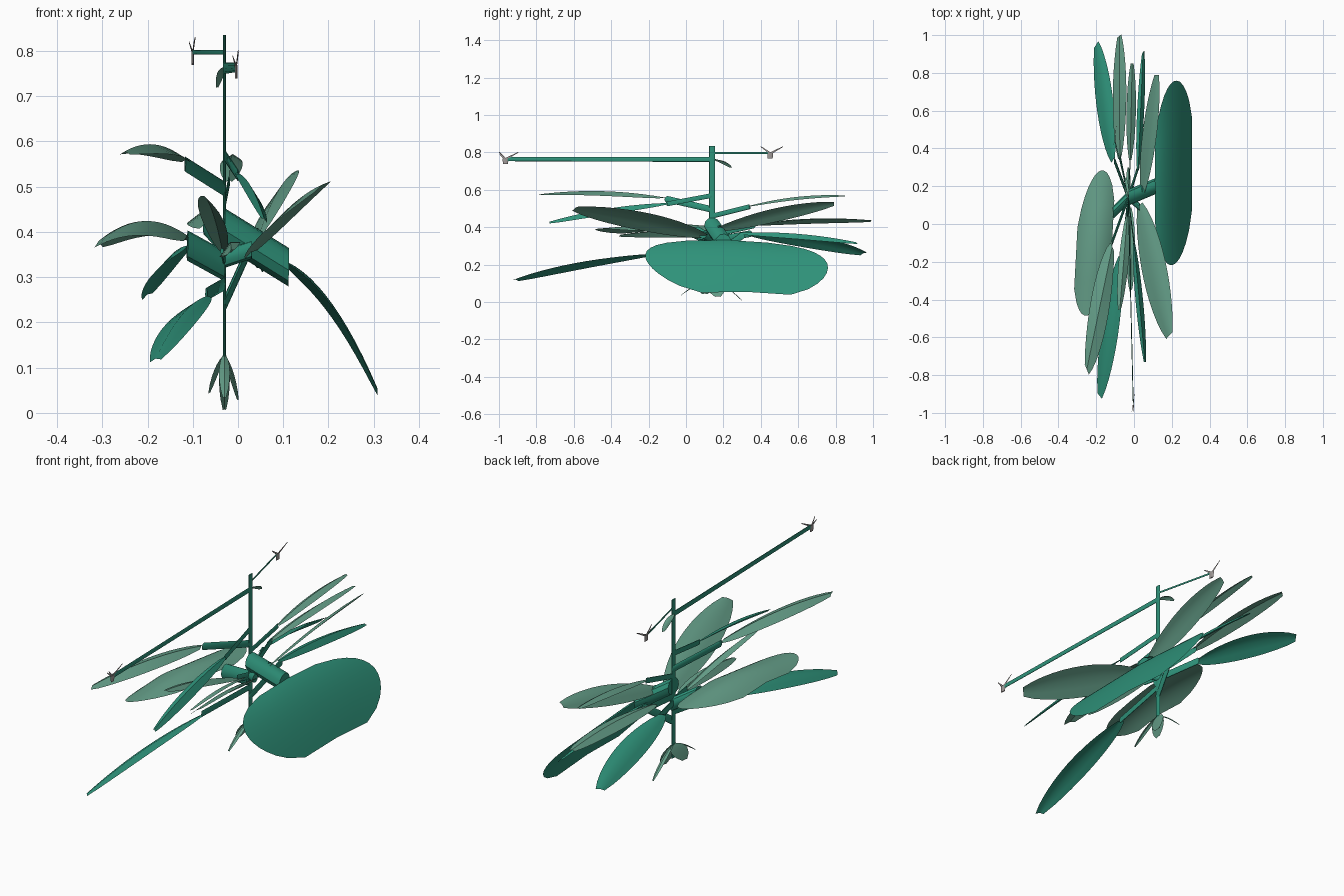
import bpy, math
from mathutils import Vector

if "Cube" in bpy.data.objects:
    bpy.data.objects.remove(bpy.data.objects["Cube"])

SQ = 0.2  # the plant is strongly narrowed along x


def material(name, rgb):
    m = bpy.data.materials.new(name)
    m.diffuse_color = (*rgb, 1)
    m.use_nodes = True
    m.node_tree.nodes["Principled BSDF"].inputs["Base Color"].default_value = m.diffuse_color
    return m


GREEN = material("deep green", (0.028, 0.29, 0.195))
PALE = material("pale green", (0.13, 0.345, 0.25))
FLOWER = material("flower grey", (0.36, 0.33, 0.32))


def make(name, verts, faces, mat):
    me = bpy.data.meshes.new(name)
    me.from_pydata([tuple(v) for v in verts], [], faces)
    me.materials.append(mat)
    me.update()
    ob = bpy.data.objects.new(name, me)
    bpy.context.collection.objects.link(ob)
    bpy.ops.object.select_all(action='DESELECT')
    ob.select_set(True)
    bpy.context.view_layer.objects.active = ob
    bpy.ops.object.shade_smooth_by_angle(angle=math.radians(35))
    return ob


def tube(name, p, q, r, r2=None, mat=GREEN, n=10):
    """Round rod between two points, narrowed along x."""
    r2 = r if r2 is None else r2
    a, b = (Vector((v[0] / SQ, v[1], v[2])) for v in (p, q))
    d = (b - a).normalized()
    u = d.orthogonal().normalized()
    w = d.cross(u)
    verts = []
    for c, rad in ((a, r), (b, r2)):
        for i in range(n):
            t = 2 * math.pi * i / n
            v = c + rad * (u * math.cos(t) + w * math.sin(t))
            verts.append((v.x * SQ, v.y, v.z))
    faces = [(i, (i + 1) % n, n + (i + 1) % n, n + i) for i in range(n)]
    faces += [tuple(range(n))[::-1], tuple(range(n, 2 * n))]
    return make(name, verts, faces, mat)


def leaf(name, base, tip, side, mat, arch=0.02, fold=0.016, power=0.58, n=12):
    """Arched blade with a midrib crease; side is the half-width vector."""
    base, tip, side = Vector(base), Vector(tip), Vector(side)
    if side.cross(tip - base).z > 0:
        side = -side
    cols = (-1, -0.5, 0, 0.5, 1)
    verts, faces = [], []
    for i in range(n + 1):
        t = i / n
        w = max(math.sin(math.pi * (0.03 + 0.93 * t)), 0) ** power
        mid = base.lerp(tip, t) + Vector((0, 0, arch * 4 * t * (1 - t)))
        for s in cols:
            verts.append(mid + side * s * w - Vector((0, 0, fold * abs(s) * w)))
    k = len(cols)
    for i in range(n):
        for j in range(k - 1):
            a = i * k + j
            faces.append((a, a + k, a + k + 1, a + 1)[::-1])
    return make(name, verts, faces, mat)


SX, SY = -0.03, 0.14

# main stem
tube("stem", (SX, SY, 0.06), (SX, SY, 0.835), 0.016)

# leaf stalks: start height, end point, radius
stalks = [
    ("right_stalk", 0.41, (0.112, 0.2, 0.322), 0.043),
    ("left_stalk", 0.325, (-0.112, 0.06, 0.37), 0.034),
    ("upper_left_stalk", 0.495, (-0.117, -0.1, 0.55), 0.017),
    ("rear_left_stalk", 0.33, (-0.105, 0.34, 0.365), 0.018),
    ("lower_left_stalk", 0.285, (-0.07, -0.18, 0.262), 0.015),
    ("upper_front_stalk", 0.57, (0.0, -0.1, 0.525), 0.013),
    ("rear_low_stalk", 0.24, (0.022, 0.3, 0.355), 0.018),
    ("rear_mid_stalk", 0.36, (-0.075, 0.36, 0.41), 0.016),
    ("rear_high_stalk", 0.46, (-0.02, 0.34, 0.51), 0.013),
    ("right_rear_stalk", 0.35, (0.045, 0.18, 0.39), 0.02),
    ("right_front_stalk", 0.34, (0.03, 0.09, 0.36), 0.02),
    ("front_stalk", 0.34, (-0.035, 0.04, 0.36), 0.018),
]
for name, z, end, r in stalks:
    tube(name, (SX, SY, z), end, r)

# large blades
leaf("right_leaf", (0.112, 0.22, 0.332), (0.308, 0.32, 0.055), (0.0, 0.485, -0.012),
     GREEN, arch=0.045, fold=0.02, power=0.34)
leaf("left_leaf", (-0.112, -0.02, 0.392), (-0.308, -0.18, 0.38), (-0.02, -0.375, 0),
     PALE, arch=0.038, fold=0.032, power=0.4)
leaf("upper_left_leaf", (-0.115, -0.12, 0.56), (-0.25, -0.77, 0.578), (0.036, -0.09, 0),
     PALE, arch=0.024, fold=0.022)
leaf("lower_left_leaf", (-0.07, -0.18, 0.258), (-0.182, -0.91, 0.12), (0.04, -0.05, 0.01),
     GREEN, arch=0.025)
leaf("rear_left_leaf", (-0.11, 0.34, 0.37), (-0.2, 0.95, 0.262), (0.038, 0.06, 0.024),
     GREEN, arch=0.025)
leaf("rear_mid_leaf", (-0.075, 0.35, 0.415), (-0.078, 0.995, 0.437), (0.036, 0.03, 0.012), PALE)
leaf("rear_high_leaf", (-0.02, 0.34, 0.515), (-0.01, 0.85, 0.57), (0.025, 0, 0), PALE)
leaf("rear_low_leaf", (0.022, 0.28, 0.37), (0.048, 0.91, 0.32), (0.02, 0.03, -0.015), GREEN)
leaf("right_rear_leaf", (0.045, 0.16, 0.39), (0.12, 0.79, 0.53), (0.038, 0, 0.037), PALE)
leaf("right_front_leaf", (0.03, 0.1, 0.355), (0.187, -0.59, 0.505), (0.055, 0.06, 0.038), PALE)
leaf("upper_front_leaf", (0.0, -0.1, 0.53), (0.058, -0.73, 0.43), (0.02, 0, -0.016), GREEN)
leaf("front_leaf", (-0.035, 0.05, 0.36), (-0.075, -0.45, 0.48), (0.028, 0.02, -0.012), PALE)
leaf("front_small_leaf", (-0.02, 0.08, 0.355), (-0.015, -0.35, 0.36), (0.023, 0.03, 0.016), PALE)

# small leaves at the foot and near the top
foot = [((-0.064, 0.1, 0.045), (0.006, 0.05, 0)),
        ((-0.03, 0.3, 0.008), (0.012, 0, 0)),
        ((0.0, 0.17, 0.03), (0.006, 0.05, 0)),
        ((-0.03, -0.03, 0.035), (0.012, 0, 0))]
for i, (tip, side) in enumerate(foot):
    leaf(f"foot_leaf_{i + 1}", (SX, SY, 0.13), tip, side, PALE, arch=0.012, fold=0.006, n=6)
leaf("top_small_leaf", (SX, SY, 0.765), (-0.046, 0.24, 0.72), (0.008, 0.02, 0), PALE,
     arch=0.012, fold=0.004, n=6)

# long and short flower shoots
tube("long_shoot", (SX, SY, 0.762), (-0.004, -0.955, 0.764), 0.013, 0.011)
tube("short_shoot", (SX, SY, 0.797), (-0.1, 0.44, 0.797), 0.005)

# flowers: a small cup with slender spiky petals
for i, (x, y, z) in enumerate(((-0.004, -0.965, 0.765), (-0.1, 0.45, 0.795))):
    tube(f"flower_cup_{i + 1}", (x, y, z - 0.026), (x, y, z + 0.004), 0.014, 0.017, FLOWER, 6)
    for j, (dx, dy, dz) in enumerate(((-0.008, -0.03, 0.024), (0.006, 0.068, 0.036),
                                      (0.004, -0.05, 0.036))):
        dy = max(dy, -0.033) if i == 0 else dy
        tube(f"flower_petal_{i + 1}_{j + 1}", (x, y, z), (x + dx, y + dy, z + dz),
             0.006, 0.002, FLOWER, 5)
